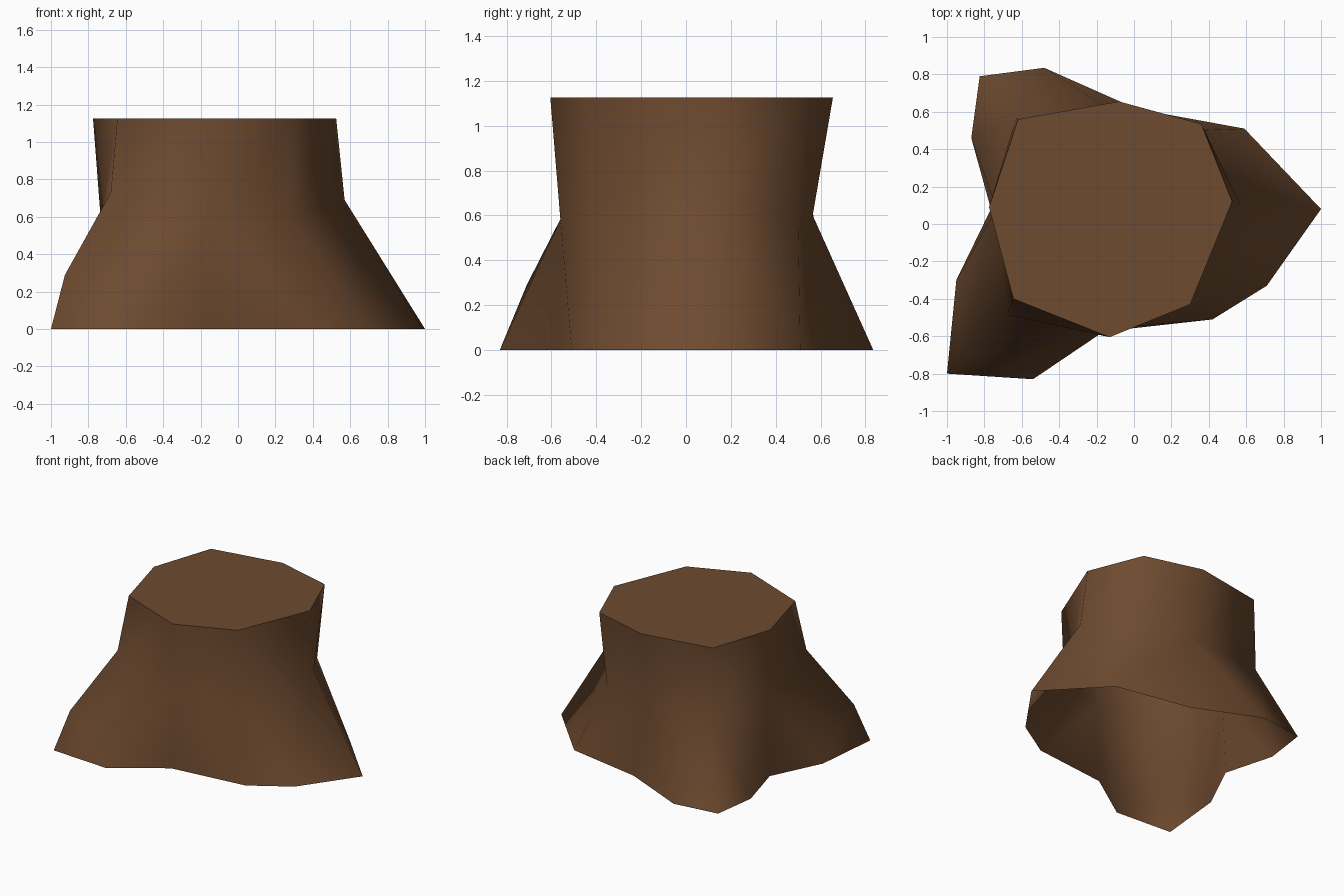
import bpy, bmesh

if "Cube" in bpy.data.objects:
    bpy.data.objects.remove(bpy.data.objects["Cube"])

# Bark colour
bark = bpy.data.materials.new("bark brown")
bark.diffuse_color = (0.155, 0.069, 0.029, 1)
bark.use_nodes = True
bark.node_tree.nodes["Principled BSDF"].inputs["Base Color"].default_value = bark.diffuse_color

# Octagonal cut top and the waist below it
TOP_Z = 1.125
top = [(0.525, 0.12), (0.36, 0.535), (-0.08, 0.655), (-0.62, 0.56),
       (-0.775, 0.09), (-0.645, -0.40), (-0.13, -0.605), (0.30, -0.43)]
waist = [(0.57, 0.10, 0.69), (0.32, 0.50, 0.565), (-0.05, 0.565, 0.60), (-0.63, 0.568, 0.56),
         (-0.735, 0.08, 0.60), (-0.68, -0.485, 0.73), (-0.14, -0.56, 0.58), (0.275, -0.43, 0.60)]

# Root outline: x, y, z, then the first and last waist corner each point fans up to.
# The front left root has a raised knee.
roots = [(1.0, 0.08, 0, 0, 0), (0.59, 0.51, 0, 0, 2), (0.015, 0.615, 0, 2, 2),
         (-0.48, 0.835, 0, 2, 3), (-0.825, 0.79, 0, 3, 3), (-0.87, 0.46, 0, 3, 4),
         (-0.765, 0.08, 0, 4, 4), (-0.95, -0.30, 0, 4, 4), (-0.925, -0.71, 0.29, 4, 6),
         (-0.54, -0.83, 0, 6, 6), (-0.165, -0.575, 0, 6, 6), (0.42, -0.51, 0, 6, 7),
         (0.71, -0.33, 0, 7, 8)]
KNEE = 8

bm = bmesh.new()
cut = [bm.verts.new((x, y, TOP_Z)) for x, y in top]
mid = [bm.verts.new(p) for p in waist]
low = [bm.verts.new(r[:3]) for r in roots]


def wall(*verts):
    bm.faces.new(verts).smooth = True


# Trunk between waist and cut
for i in range(8):
    j = (i + 1) % 8
    wall(mid[i], mid[j], cut[j], cut[i])

# Flared roots, open underneath
for i, (x, y, z, first, last) in enumerate(roots):
    for k in range(first, last):
        wall(low[i], mid[(k + 1) % 8], mid[k])
    wall(low[i], low[(i + 1) % len(low)], mid[last % 8])

# Toe below the knee of the front left root
toe = bm.verts.new((-1.0, -0.80, 0))
wall(low[KNEE - 1], toe, low[KNEE])
wall(toe, low[KNEE + 1], low[KNEE])

# Flat cut top with a sharp rim
cap = bm.faces.new(cut)
for e in cap.edges:
    e.smooth = False

mesh = bpy.data.meshes.new("tree_stump")
bm.to_mesh(mesh)
bm.free()
mesh.materials.append(bark)
stump = bpy.data.objects.new("tree_stump", mesh)
bpy.context.collection.objects.link(stump)
